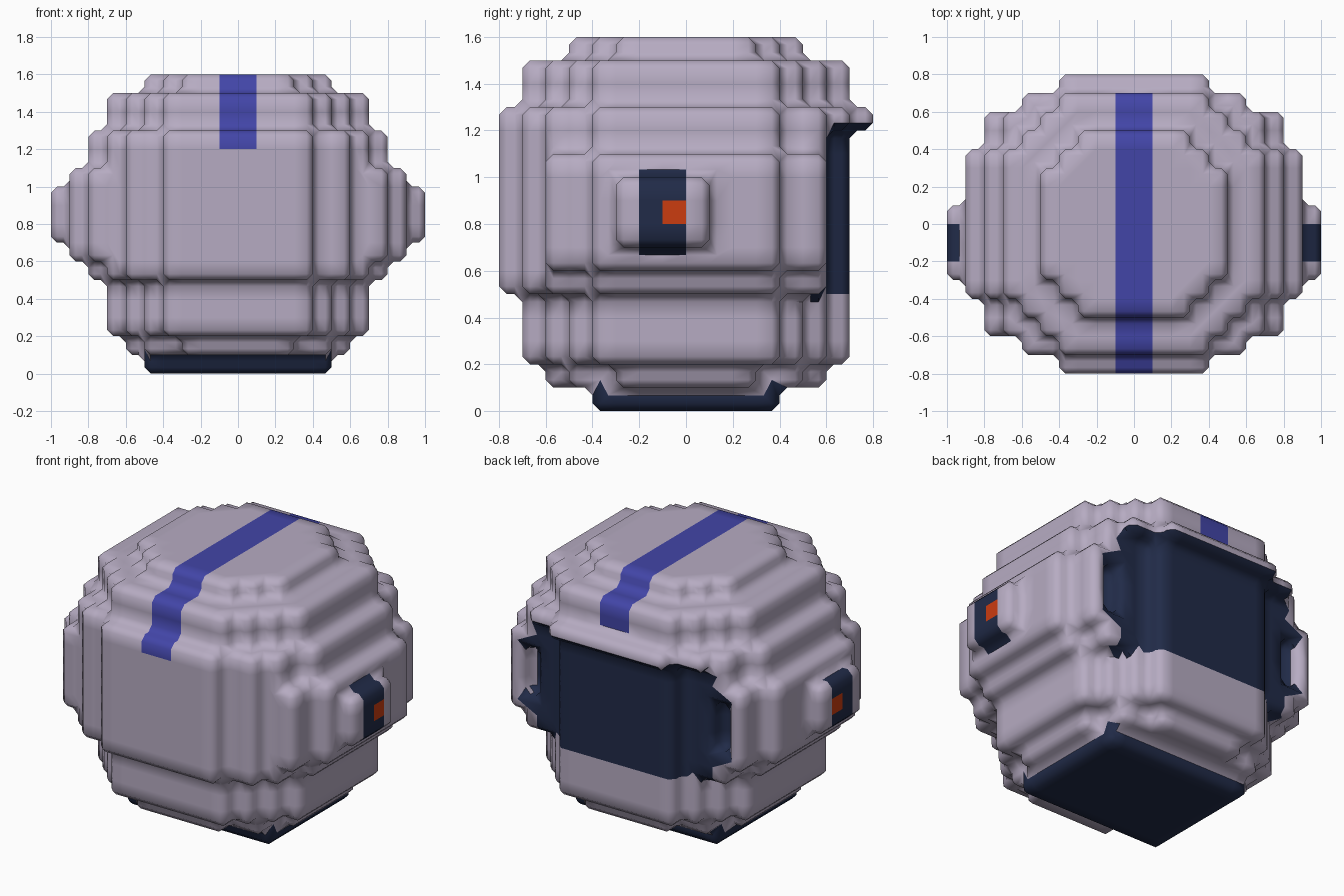
import bpy
import bmesh
import math
from mathutils import Vector

if "Cube" in bpy.data.objects:
    bpy.data.objects.remove(bpy.data.objects["Cube"])

U = 0.1  # block size


def material(name, rgb):
    m = bpy.data.materials.new(name)
    m.diffuse_color = (*rgb, 1.0)
    m.use_nodes = True
    m.node_tree.nodes["Principled BSDF"].inputs["Base Color"].default_value = m.diffuse_color
    return m


LILAC = material("pale lilac", (0.47, 0.41, 0.54))
BLUE = material("stripe blue", (0.055, 0.060, 0.39))
NAVY = material("dark navy", (0.015, 0.024, 0.065))
ORANGE = material("orange", (0.60, 0.045, 0.005))

# Part tags, used as material slots while the blocks are being shaped
PARTS = [("helmet_shell", LILAC), ("top_stripe", BLUE), ("ear_pads", NAVY),
         ("ear_lights", ORANGE), ("visor", NAVY), ("neck_ring", NAVY)]
SHELL, STRIPE, PAD, LIGHT, VISOR, NECK = range(6)

# Stepped outlines: unions of centred rectangles (half width x, half depth y)
MID = [(0.4, 0.7), (0.5, 0.6), (0.6, 0.5), (0.7, 0.4)]
WIDE = [(0.4, 0.8), (0.6, 0.7), (0.7, 0.6), (0.8, 0.4)]
FULL = [(0.4, 0.8), (0.6, 0.7), (0.8, 0.6), (0.9, 0.4)]
LAYERS = [(0.0, 0.1, [(0.5, 0.4)]),
          (0.1, 0.2, [(0.3, 0.6), (0.5, 0.5), (0.6, 0.3)]),
          (0.2, 0.5, MID), (0.5, 0.6, WIDE), (0.6, 1.1, FULL),
          (1.1, 1.3, WIDE), (1.3, 1.5, MID),
          (1.5, 1.6, [(0.3, 0.5), (0.4, 0.4), (0.5, 0.3)])]
VISOR_PLAN = [(0.4, 0.7), (0.6, 0.6), (0.7, 0.5)]


def inside(plan, x, y):
    return any(abs(x) < hx and abs(y) < hy for hx, hy in plan)


def block(x, y, z):
    """Part tag of the block centred here, or None when empty."""
    # visor set back into its opening
    if y > 0.4 and 0.5 < z < 1.2:
        if abs(x) < (0.7 if 0.7 < z < 1.0 else 0.6):
            return VISOR if inside(VISOR_PLAN, x, y) else None
        if abs(x) < 0.7 and y < 0.6 and 0.6 < z < 1.1:
            return VISOR
    # ear blocks
    if 0.9 < abs(x) < 1.0 and -0.3 < y < 0.1 and 0.7 < z < 1.0:
        return SHELL
    for z0, z1, plan in LAYERS:
        if z0 < z < z1 and inside(plan, x, y):
            return NECK if z < 0.1 else SHELL
    return None


def face_tag(tag, c, n):
    """Colour rule for an exposed block face with centre c and normal n."""
    if tag != SHELL:
        return tag
    if n.z < 0 and c.y > 0.4 and abs(c.z - 1.2) < 0.01:
        return VISOR                      # underside of the brow
    if abs(c.x) > 0.91 and -0.2 < c.y < 0:
        if abs(c.x) > 0.99 and c.y > -0.1 and 0.8 < c.z < 0.9:
            return LIGHT
        return PAD
    if abs(c.x) < 0.1 and c.z > 1.2 and c.y < 0.72:
        return STRIPE
    return SHELL


# Fill the block grid
cells = {}
for i in range(-10, 10):
    for j in range(-8, 8):
        for k in range(16):
            t = block((i + 0.5) * U, (j + 0.5) * U, (k + 0.5) * U)
            if t is not None:
                cells[i, j, k] = t

# Skin the exposed block faces
bm = bmesh.new()
verts = {}


def vert(p):
    key = tuple(round(v / U) for v in p)
    if key not in verts:
        verts[key] = bm.verts.new([v * U for v in key])
    return verts[key]


for (i, j, k), t in cells.items():
    centre = Vector((i + 0.5, j + 0.5, k + 0.5)) * U
    for axis in range(3):
        for s in (-1, 1):
            n = Vector((0, 0, 0))
            n[axis] = s
            if (i + int(n.x), j + int(n.y), k + int(n.z)) in cells:
                continue
            a = Vector((0, 0, 0))
            a[(axis + 1) % 3] = U / 2
            b = n.cross(a)
            c = centre + n * U / 2
            f = bm.faces.new([vert(c - a - b), vert(c + a - b),
                              vert(c + a + b), vert(c - a + b)])
            f.material_index = face_tag(t, c, n)

# Soften every step with a chamfer
bm.normal_update()
sharp = [e for e in bm.edges
         if len(e.link_faces) == 2 and e.calc_face_angle() > 0.5]
bmesh.ops.bevel(bm, geom=sharp, offset=0.033, offset_type='OFFSET', segments=1,
                profile=0.5, affect='EDGES', clamp_overlap=True, material=-1)

# Split the skin into named parts
for tag, (name, mat) in enumerate(PARTS):
    part = bm.copy()
    extra = [f for f in part.faces if f.material_index != tag]
    bmesh.ops.delete(part, geom=extra, context='FACES')
    for f in part.faces:
        f.material_index = 0
    me = bpy.data.meshes.new(name)
    part.to_mesh(me)
    part.free()
    me.materials.append(mat)
    ob = bpy.data.objects.new(name, me)
    bpy.context.collection.objects.link(ob)
    bpy.ops.object.select_all(action='DESELECT')
    ob.select_set(True)
    bpy.context.view_layer.objects.active = ob
    bpy.ops.object.shade_smooth_by_angle(angle=math.radians(60))
bm.free()
